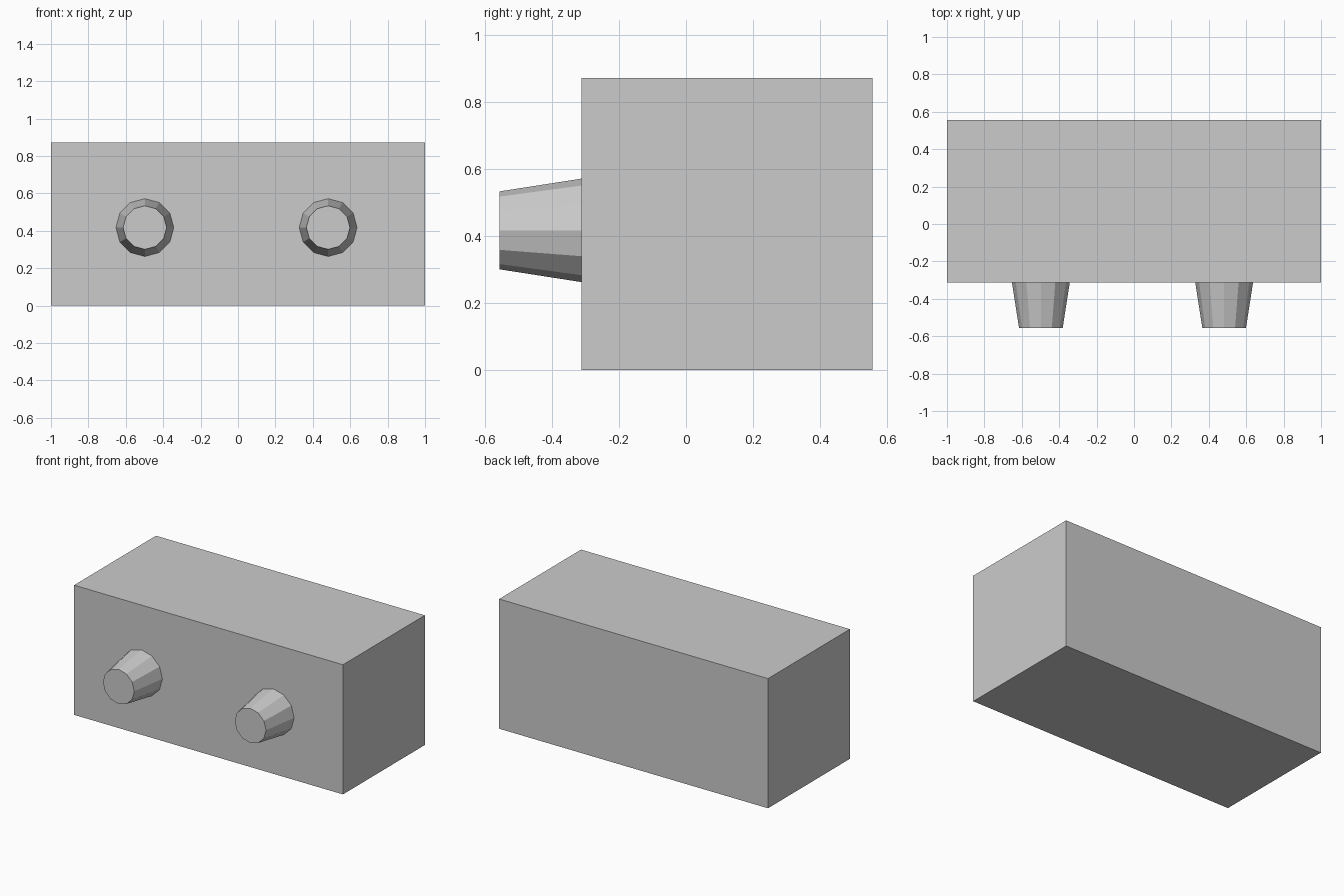
import bpy
from math import pi

if "Cube" in bpy.data.objects:
    bpy.data.objects.remove(bpy.data.objects["Cube"])

FRONT, BACK, TIP = -0.313, 0.557, -0.557
HEIGHT = 0.872

# Main rectangular body
bpy.ops.mesh.primitive_cube_add(size=1, location=(0, (FRONT + BACK) / 2, HEIGHT / 2))
body = bpy.context.object
body.name = "body"
body.scale = (2, BACK - FRONT, HEIGHT)
bpy.ops.object.transform_apply(location=False, rotation=False, scale=True)


# Tapered twelve-sided peg pointing forward
def peg(name, x):
    bpy.ops.mesh.primitive_cone_add(
        vertices=12, radius1=0.1545, radius2=0.1165, depth=FRONT - TIP,
        location=(x, (FRONT + TIP) / 2, 0.417), rotation=(pi / 2, 0, 0))
    bpy.context.object.name = name


peg("left_peg", -0.498)
peg("right_peg", 0.482)
